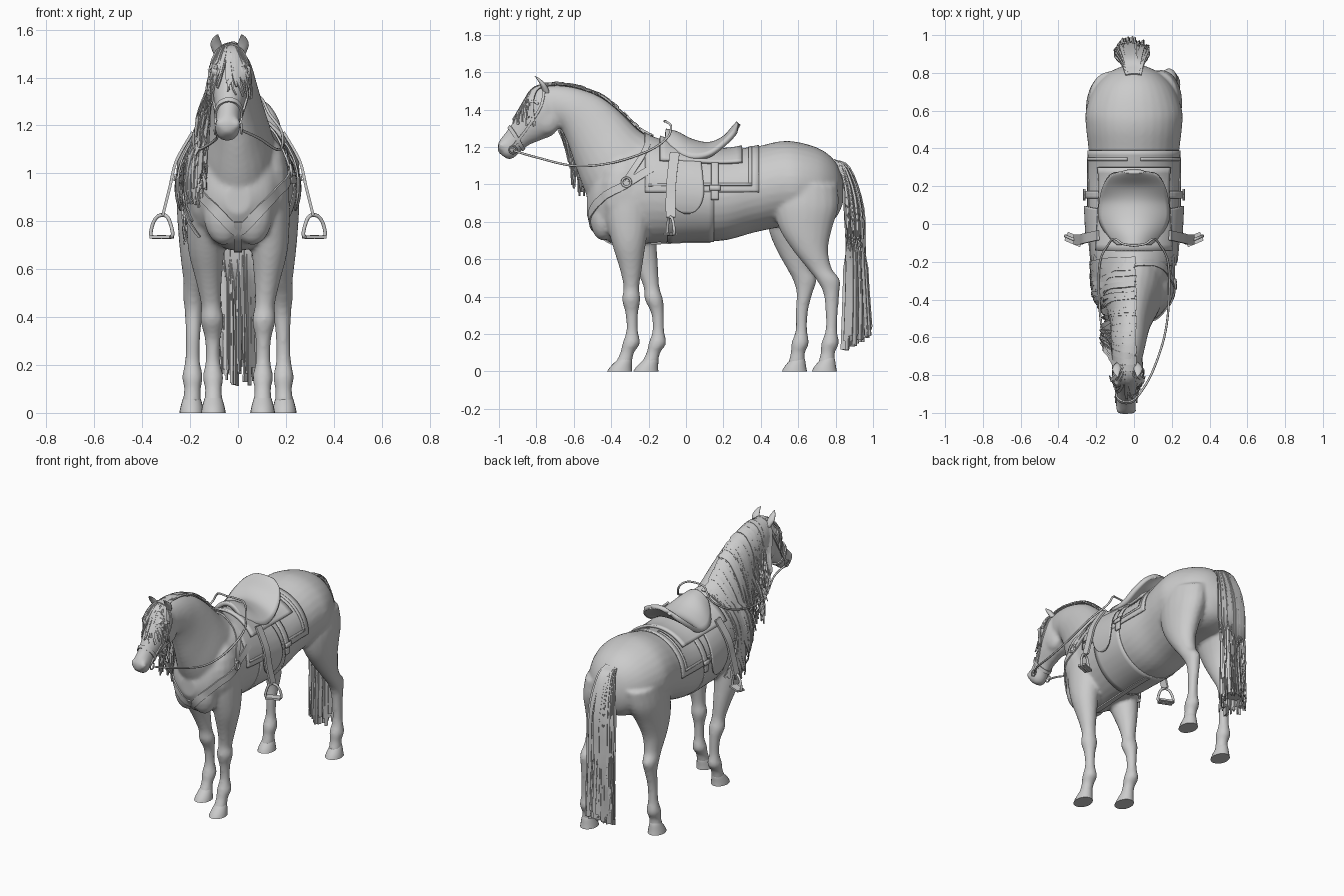
import bpy, bmesh, math, random
from mathutils import Vector, Matrix
from mathutils.bvhtree import BVHTree

random.seed(4)
if "Cube" in bpy.data.objects:
    bpy.data.objects.remove(bpy.data.objects["Cube"])

grey = bpy.data.materials.new("plain_grey")
grey.use_nodes = True
grey.diffuse_color = (0.6, 0.6, 0.6, 1)
grey.node_tree.nodes["Principled BSDF"].inputs["Base Color"].default_value = (0.6, 0.6, 0.6, 1)


def spline(pts, n=5, closed=False):
    """Catmull-Rom resampling of points of any dimension."""
    p = [Vector(q) for q in pts]
    m = len(p)
    at = (lambda i: p[i % m]) if closed else (lambda i: p[max(0, min(m - 1, i))])
    out = []
    for i in range(m if closed else m - 1):
        a, b, c, d = at(i - 1), at(i), at(i + 1), at(i + 2)
        for k in range(n):
            t = k / n
            out.append((b * 2 + (c - a) * t + (a * 2 - b * 5 + c * 4 - d) * t ** 2
                        + (b * 3 - a - c * 3 + d) * t ** 3) * 0.5)
    return out if closed else out + [p[-1]]


def skin(bm, rings, closed=False):
    rows = [[bm.verts.new(co) for co in r] for r in rings]
    n = len(rows[0])
    for a, b in zip(rows, rows[1:] + (rows[:1] if closed else [])):
        for i in range(n):
            bm.faces.new((a[i], a[(i + 1) % n], b[(i + 1) % n], b[i]))
    if not closed:
        bm.faces.new(rows[0])
        bm.faces.new(rows[-1])


def loft(bm, rows, n=5, sides=24):
    """Rows are centre x, y, z, half width, then the other half axis in y and z."""
    rings = []
    for x, y, z, w, vy, vz in spline(rows, n):
        ang = [2 * math.pi * k / sides for k in range(sides)]
        rings.append([(x + w * math.cos(a), y + vy * math.sin(a), z + vz * math.sin(a)) for a in ang])
    skin(bm, rings)


def ball(bm, c, r):
    bmesh.ops.create_uvsphere(bm, u_segments=16, v_segments=10, radius=1,
                              matrix=Matrix.Translation(c) @ Matrix.Diagonal((*r, 1)))


def ribbon(bm, pts, normals, widths, thick, closed=False):
    rings, m = [], len(pts)
    for i, (p, nr, w) in enumerate(zip(pts, normals, widths)):
        nxt = pts[(i + 1) % m] if closed else pts[min(i + 1, m - 1)]
        prv = pts[i - 1] if closed else pts[max(i - 1, 0)]
        s = (nxt - prv).cross(nr).normalized() * w
        d = nr * thick
        rings.append([p + s + d, p - s + d, p - s - d, p + s - d])
    skin(bm, rings, closed)


def make(name, bm, angle=40, solid=0):
    bmesh.ops.recalc_face_normals(bm, faces=bm.faces)
    me = bpy.data.meshes.new(name)
    bm.to_mesh(me)
    bm.free()
    ob = bpy.data.objects.new(name, me)
    bpy.context.collection.objects.link(ob)
    me.materials.append(grey)
    bpy.ops.object.select_all(action='DESELECT')
    bpy.context.view_layer.objects.active = ob
    ob.select_set(True)
    bpy.ops.object.shade_smooth_by_angle(angle=math.radians(angle))
    if solid:
        mod = ob.modifiers.new("thickness", 'SOLIDIFY')
        mod.thickness, mod.offset = solid, 0
    return ob


def tube(name, pts, r, closed=False):
    cu = bpy.data.curves.new(name, 'CURVE')
    cu.dimensions, cu.bevel_depth, cu.bevel_resolution = '3D', r, 2
    sp = cu.splines.new('POLY')
    path = spline(pts, 6, closed)
    sp.points.add(len(path) - 1)
    for q, p in zip(sp.points, path):
        q.co = (*p, 1)
    sp.use_cyclic_u = closed
    cu.materials.append(grey)
    ob = bpy.data.objects.new(name, cu)
    bpy.context.collection.objects.link(ob)


def span(top, bot, w, x=0):
    """Section running between a top and a bottom point in the side plane."""
    return (x, (top[0] + bot[0]) / 2, (top[1] + bot[1]) / 2, w, (top[0] - bot[0]) / 2, (top[1] - bot[1]) / 2)


HX = -0.035
# torso, neck and head, fused into one skin
bm = bmesh.new()
loft(bm, [(0, y, z, w, 0, h) for y, z, w, h in (
    (-.53, .89, .05, .06), (-.48, .92, .14, .17), (-.38, .945, .19, .265), (-.2, .965, .22, .28), (0, .945, .238, .25),
    (.2, .935, .243, .235), (.36, .97, .238, .228), (.5, 1.0, .253, .23), (.6, 1.0, .255, .226),
    (.72, .985, .21, .203), (.8, .97, .135, .15), (.84, .96, .05, .06))], 5, 32)
loft(bm, [span((-.12, 1.23), (-.45, .78), .17), span((-.24, 1.28), (-.535, .95), .15),
          span((-.36, 1.395), (-.585, 1.08), .115, -.005), span((-.46, 1.47), (-.625, 1.2), .095, -.012),
          span((-.58, 1.515), (-.665, 1.29), .085, -.02), span((-.69, 1.53), (-.69, 1.3), .075, -.025),
          span((-.77, 1.52), (-.72, 1.28), .065, -.03)])
loft(bm, [span((-.74, 1.53), (-.68, 1.31), .065, -.028), span((-.81, 1.51), (-.71, 1.265), .08, -.03),
          span((-.86, 1.44), (-.78, 1.235), .074, -.032), span((-.908, 1.36), (-.84, 1.21), .06, -.036),
          span((-.955, 1.29), (-.885, 1.175), .05, -.04), span((-.99, 1.245), (-.91, 1.15), .053, -.043),
          span((-1.008, 1.21), (-.935, 1.135), .047, -.045), span((-1.003, 1.17), (-.955, 1.135), .025, -.045)])
FRONT = [(.128, -.31, .95, .085, .13), (.128, -.31, .82, .088, .12), (.132, -.305, .68, .076, .09),
         (.122, -.295, .55, .054, .06), (.112, -.292, .45, .042, .042), (.108, -.293, .385, .049, .049),
         (.106, -.29, .31, .033, .034), (.105, -.288, .22, .03, .031), (.104, -.293, .15, .043, .047),
         (.103, -.315, .1, .035, .037), (.103, -.335, .04, .04, .046)]
HIND = [(.13, .64, 1.0, .11, .17), (.15, .64, .88, .105, .175), (.165, .64, .76, .085, .14),
        (.175, .665, .65, .065, .095), (.18, .715, .55, .048, .065), (.185, .76, .49, .045, .063),
        (.185, .777, .42, .037, .043), (.188, .779, .32, .031, .033), (.19, .777, .22, .031, .031),
        (.19, .77, .15, .043, .047), (.19, .758, .1, .035, .038), (.193, .75, .04, .04, .046)]
for legs, shift, z0, toe in ((FRONT, .14, .95, .02), (HIND, -.16, 1.0, .01)):
    for s in (1, -1):
        step = lambda z: shift * max(0, min(1, (z0 - z) / .65)) if s < 0 else 0
        loft(bm, [(s * x, y + step(z), z, rx, ry, 0) for x, y, z, rx, ry in legs], 4, 20)
        # hoof
        x, y = s * legs[-1][0], legs[-1][1] + step(0)
        hoof = bmesh.new()
        loft(hoof, [(x, y - toe, 0, .052, .067, 0), (x, y - toe * .6, .025, .047, .058, 0),
                    (x, y + .006, .06, .037, .041, 0), (x, y + .012, .08, .028, .028, 0)], 3, 20)
        make(("front" if shift > 0 else "hind") + ("_hoof_left" if s > 0 else "_hoof_right"), hoof)
# muscle and face volumes
for s in (1, -1):
    ball(bm, (s * .13, -.33, .95), (.085, .13, .2))
    ball(bm, (s * .06, -.445, .83), (.085, .07, .13))
    ball(bm, (HX + s * .042, -.745, 1.345), (.042, .075, .08))
    ball(bm, (HX + s * .062, -.83, 1.425), (.02, .032, .024))
    ball(bm, (HX - .006 + s * .03, -.985, 1.205), (.024, .02, .028))
body = make("horse_body", bm, 180)
rm = body.modifiers.new("fuse", 'REMESH')
rm.mode, rm.voxel_size, rm.use_smooth_shade = 'VOXEL', .011, True
sm = body.modifiers.new("soften", 'SMOOTH')
sm.iterations, sm.factor = 5, .5
bpy.ops.object.select_all(action='DESELECT')
bpy.context.view_layer.objects.active = body
body.select_set(True)
for m in ("fuse", "soften"):
    bpy.ops.object.modifier_apply(modifier=m)
bpy.ops.object.shade_smooth()
bvh = BVHTree.FromObject(body, bpy.context.evaluated_depsgraph_get())


def hug(p, gap, force=True):
    loc, n, _, _ = bvh.find_nearest(p)
    return (loc + n * gap if force or (p - loc).dot(n) < gap else p), n


def strap(name, guide, w=.014, gap=.004, closed=False):
    hits = [hug(p, gap) for p in spline(guide, 8, closed)]
    bm = bmesh.new()
    ribbon(bm, [h[0] for h in hits], [h[1] for h in hits], [w] * len(hits), .004, closed)
    make(name, bm)


def strand(bm, guide, w, gap, tip=.35):
    hits = [hug(p, gap, False) for p in spline(guide, 4)]
    m = len(hits) - 1
    ribbon(bm, [h[0] for h in hits], [h[1] for h in hits],
           [w * (1 - (1 - tip) * (i / m) ** 3) for i in range(m + 1)], .003)


def patch(name, y0, y1, a0, a1, gap, s=1, solid=.008, shape=None, rows=24, cols=14):
    """Sheet laid on the barrel; angles in degrees measured from the top."""
    bm, grid = bmesh.new(), []
    for i in range(rows + 1):
        t = i / rows
        a = math.radians(a0 + (a1 - a0) * t) * s
        d = Vector((math.sin(a), 0, math.cos(a)))
        k = shape(t) if shape else 1
        line = []
        for j in range(cols + 1):
            y = (y0 + y1) / 2 + (y1 - y0) * k * (j / cols - .5)
            axis = Vector((0, y, .95))
            hit = bvh.ray_cast(axis + d, -d)[0] or axis + d * .24
            line.append(bm.verts.new(hit + d * gap))
        grid.append(line)
    for a, b in zip(grid, grid[1:]):
        for j in range(cols):
            bm.faces.new((a[j], a[j + 1], b[j + 1], b[j]))
    make(name, bm, 60, solid)


# ears
for s in (1, -1):
    bm = bmesh.new()
    loft(bm, [(HX + s * .045, -.745, 1.49, .018, .018, 0), (HX + s * .056, -.765, 1.535, .024, .016, 0),
              (HX + s * .056, -.79, 1.565, .014, .009, 0), (HX + s * .05, -.81, 1.58, .002, .002, 0)], 4, 12)
    make("ear_left" if s > 0 else "ear_right", bm, 60)

# mane falling over the right side of the neck
R = random.uniform
crest = spline([(-.76, 1.52), (-.68, 1.53), (-.58, 1.515), (-.46, 1.465), (-.36, 1.39), (-.24, 1.28), (-.19, 1.265)], 20)
bm = bmesh.new()
for y, z in crest:
    drop, end = R(.34, .46) + .1 * (y > -.62), max(y - .04, -.5 + (y + .2) * .2) + R(-.025, .03)
    strand(bm, [(R(-.01, .012), y, z + .004), (-.06, y * .95 + end * .05, z - .02),
                (-.115, y * .6 + end * .4, z - drop * .4), (R(-.17, -.13), y * .15 + end * .85, z - drop * .75),
                (R(-.18, -.13), end, z - drop)], R(.013, .021), R(.006, .018))
make("mane", bm)
# forelock over the brow
bm = bmesh.new()
for k in range(34):
    f = R(-1, 1)
    e = abs(f)
    strand(bm, [(HX + f * .03, -.75, 1.535), (HX + f * .06, -.83 + e * .03, 1.505),
                (HX + f * .09, -.87 + e * .05, 1.43), (HX + f * .1, -.9 + e * .1, R(1.3, 1.38))], R(.006, .011), R(.004, .012))
make("forelock", bm)
# tail
bm = bmesh.new()
loft(bm, [(-.005, .79, 1.09, .03, 0, .035), (-.005, .855, 1.055, .04, .025, .025), (-.01, .895, .9, .055, .045, 0),
          (-.01, .905, .6, .065, .045, 0), (-.01, .908, .35, .065, .042, 0), (-.01, .91, .22, .06, .04, 0)], 5, 12)
for k in range(100):
    a, r = R(0, 6.28), math.sqrt(R(.45, 1))
    ox, oy = math.cos(a) * r * .08 - .01, math.sin(a) * r * .055
    strand(bm, [(ox * .3, .79, 1.13), (ox * .6, .855 + oy * .4, 1.07 + oy * .4), (ox, .9 + oy, .87),
                (ox * 1.05, .91 + oy, .55), (ox * 1.1, .915 + oy * 1.4, R(.14, .22) + oy * .8)], R(.011, .02), .004, .7)
make("tail", bm)

# saddle blanket with raised border, skirt and girth
patch("saddle_blanket", -.22, .39, -88, 88, .004, rows=48, cols=24)
patch("girth", -.1, .15, 86, 274, .002, rows=48, cols=8, solid=.006)
patch("saddle_skirt", -.14, .3, -48, 48, .018, solid=.016)
rounded = lambda t: (.65 + .35 * t) * math.sqrt(max(.02, 1 - max(0, (t - .6) / .4) ** 2))
for s, side in ((1, "left"), (-1, "right")):
    patch("blanket_back_border_" + side, .335, .352, 8, 80, .009, s, cols=2)
    patch("blanket_low_border_" + side, -.2, .352, 77, 80, .009, s, rows=2)
    patch("saddle_flap_" + side, -.1, .11, 30, 114, .02, s, shape=rounded)
    patch("billet_strap_" + side, .135, .175, 40, 97, .016, s, cols=3)
    patch("billet_buckle_" + side, .125, .185, 80, 86, .026, s, rows=2, cols=3)
    # stirrup leather and stirrup
    bm = bmesh.new()
    path = spline([(s * .19, -.06, 1.17), (s * .258, -.075, 1.05), (s * .285, -.082, .94), (s * .314, -.082, .825)])
    ribbon(bm, path, [Vector((s, 0, .25)).normalized()] * len(path), [.026] * len(path), .006)
    make("stirrup_leather_" + side, bm)
    tube("stirrup_" + side, [(s * x, y, z) for x, y, z in (
        (.275, -.1, .738), (.32, -.082, .735), (.362, -.064, .738), (.355, -.067, .79),
        (.332, -.077, .822), (.3, -.09, .822), (.282, -.097, .79))], .008, True)
    bm = bmesh.new()
    bmesh.ops.create_cube(bm, size=1, matrix=Matrix.Translation((s * .318, -.082, .735))
                          @ Matrix.Rotation(s * .4, 4, 'Z') @ Matrix.Diagonal((.09, .05, .012, 1)))
    make("stirrup_tread_" + side, bm)
    # breast collar, ring and neck strap
    strap("breast_collar_" + side, [(s * .22, -.17, 1.1), (s * .2, -.32, 1.0), (s * .145, -.46, .91),
                                    (s * .07, -.52, .82), (0, -.51, .745)], .021, .005)
    strap("neck_strap_" + side, [(s * .2, -.32, 1.02), (s * .18, -.24, 1.15), (s * .1, -.2, 1.25), (0, -.2, 1.29)], .016, .006)
    c, n = hug(Vector((s * .2, -.32, 1.01)), .011)
    u = n.orthogonal().normalized() * .024
    tube("collar_ring_" + side, [c + Matrix.Rotation(k * math.pi / 4, 3, n) @ u for k in range(8)], .006, True)
    # bridle cheek, bit ring and rein
    strap("bridle_cheek_" + side, [(HX, -.75, 1.54), (HX + s * .08, -.775, 1.42), (HX + s * .07, -.85, 1.3), (HX + s * .055, -.93, 1.19)], .007)
    bx = HX - .006 + s * .056
    tube("bit_ring_" + side, [(bx, -.925 + .02 * math.cos(k * .785), 1.185 + .02 * math.sin(k * .785)) for k in range(8)], .004, True)
    tube("rein_" + side, [(bx, -.92, 1.18), (s * .09, -.8, 1.145), (s * .16, -.6, 1.1), (s * .185, -.4, 1.115), (s * .18, -.2, 1.18),
                          (s * .13, -.1, 1.25), (s * .1, -.08, 1.31), (s * .06, -.105, 1.335), (0, -.115, 1.338)], .006)
strap("chest_strap", [(0, -.51, .8), (0, -.48, .73), (0, -.38, .66), (0, -.1, .68), (0, .13, .69)], .016, .005)
ring = [(HX + .06 * math.cos(a), -.905 - .037 * math.sin(a), 1.245 + .06 * math.sin(a)) for a in [k * .785 for k in range(8)]]
strap("noseband", ring, .01, .004, True)
strap("browband", [(HX + .08, -.79, 1.43), (HX + .05, -.85, 1.47), (HX, -.87, 1.48), (HX - .05, -.85, 1.47), (HX - .08, -.79, 1.43)], .007)

# saddle seat with raised pommel and cantle
bm, grid = bmesh.new(), []
for y, z, w, ze in spline([(-.11, 1.285, .08, 1.235), (-.05, 1.27, .14, 1.17), (.03, 1.23, .18, 1.14), (.12, 1.213, .178, 1.155),
                           (.2, 1.243, .165, 1.215), (.26, 1.305, .125, 1.275), (.28, 1.328, .06, 1.312)], 5):
    grid.append([bm.verts.new((w * t / 8, y, z + (ze - z) * (t / 8) ** 2)) for t in range(-8, 9)])
for a, b in zip(grid, grid[1:]):
    for j in range(16):
        bm.faces.new((a[j], a[j + 1], b[j + 1], b[j]))
make("saddle_seat", bm, 60, .028)
